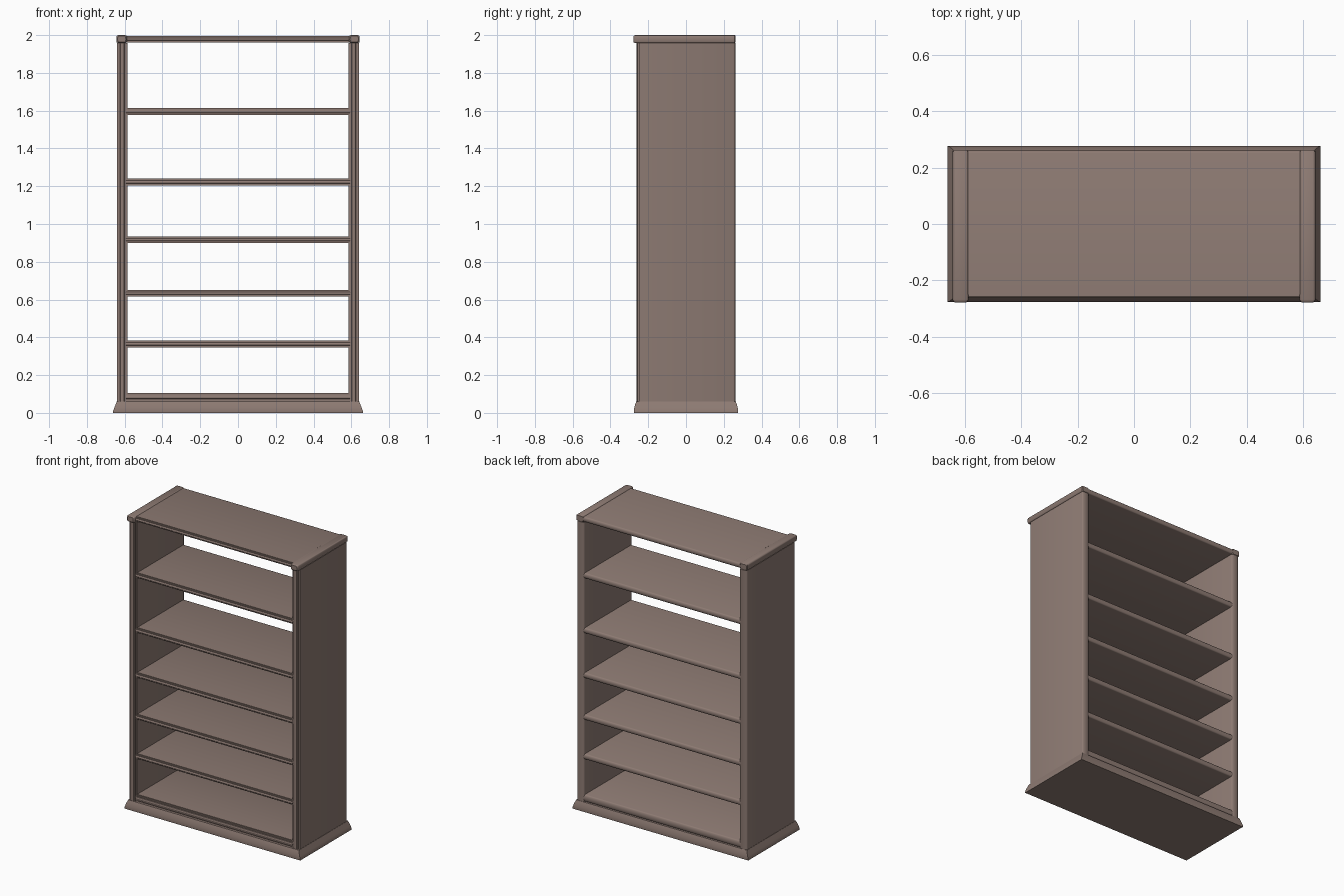
import bpy
import bmesh
import math

cube = bpy.data.objects.get("Cube")
if cube:
    bpy.data.objects.remove(cube, do_unlink=True)

wood = bpy.data.materials.new("taupe_wood")
wood.use_nodes = True
COLOR = (0.27, 0.198, 0.172, 1)
wood.diffuse_color = COLOR
shader = wood.node_tree.nodes["Principled BSDF"]
shader.inputs["Base Color"].default_value = COLOR
shader.inputs["Roughness"].default_value = 0.7


def loft(name, rings):
    """Skin a list of equal-length closed rings and cap both ends."""
    bm = bmesh.new()
    loops = [[bm.verts.new(p) for p in ring] for ring in rings]
    n = len(loops[0])
    for a, b in zip(loops, loops[1:]):
        for i in range(n):
            j = (i + 1) % n
            bm.faces.new((a[i], a[j], b[j], b[i]))
    bm.faces.new(loops[0])
    bm.faces.new(loops[-1])
    bmesh.ops.recalc_face_normals(bm, faces=bm.faces)
    mesh = bpy.data.meshes.new(name)
    bm.to_mesh(mesh)
    bm.free()
    mesh.materials.append(wood)
    obj = bpy.data.objects.new(name, mesh)
    bpy.context.collection.objects.link(obj)
    bpy.ops.object.select_all(action='DESELECT')
    bpy.context.view_layer.objects.active = obj
    obj.select_set(True)
    bpy.ops.object.shade_smooth_by_angle(angle=math.radians(35))
    return obj


def board_profile(front, back, t):
    """Board section (depth, height): moulded front edge, rounded back edge."""
    h = t / 2
    pts = [(front + 0.012, -h), (front + 0.012, -h * 0.7),
           (front + 0.005, -h * 0.7), (front + 0.005, -h * 0.4)]
    for i in range(7):  # central bead
        a = math.pi * (i / 6 - 0.5)
        pts.append((front + 0.005 - 0.005 * math.cos(a), h * 0.4 * math.sin(a)))
    pts += [(front + 0.005, h * 0.4), (front + 0.005, h * 0.7),
            (front + 0.012, h * 0.7), (front + 0.012, h)]
    for i in range(9):  # rounded back
        a = math.pi * (0.5 - i / 8)
        pts.append((back - 0.01 + 0.01 * math.cos(a), h * math.sin(a)))
    # drop repeated points where the bead meets the step
    return [p for i, p in enumerate(pts) if math.dist(p, pts[i - 1]) > 1e-5]


def shelf(name, z, t, front=-0.258, back=0.258):
    section = board_profile(front, back, t)
    return loft(name, [[(x, y, z + h) for y, h in section] for x in (-0.592, 0.592)])


# Shelves
for i, z in enumerate((0.365, 0.633, 0.917, 1.222, 1.595)):
    shelf(f"shelf_{i + 1}", z, 0.036)
shelf("bottom_shelf", 0.083, 0.046)
shelf("top_board", 1.979, 0.034, -0.262, 0.262)

# Side panels and the rounded caps on top of them
for side, s in (("left", 1), ("right", -1)):
    section = board_profile(-0.262, 0.262, 0.055)
    loft(f"{side}_side_panel",
         [[(s * 0.6125 + h, y, z) for y, h in section] for z in (0.055, 1.958)])

    cap_rings = []
    for y, k in ((-0.278, 0.75), (-0.274, 0.92), (-0.268, 1), (0.257, 1), (0.262, 0.85)):
        ring = []
        for i in range(20):
            a = math.tau * i / 20
            c, d = math.cos(a), math.sin(a)
            # squared-off oval section
            ring.append((s * 0.6155 + 0.0285 * k * math.copysign(abs(c) ** 0.35, c), y,
                         1.979 + 0.021 * k * math.copysign(abs(d) ** 0.35, d)))
        cap_rings.append(ring)
    loft(f"{side}_top_cap", cap_rings)

# Flared plinth
plinth = []
for x, y, z in ((0.661, 0.275, 0), (0.661, 0.276, 0.01), (0.655, 0.274, 0.026),
                (0.648, 0.269, 0.045), (0.642, 0.263, 0.06)):
    plinth.append([(-x, -y, z), (x, -y, z), (x, y, z), (-x, y, z)])
loft("plinth", plinth)
